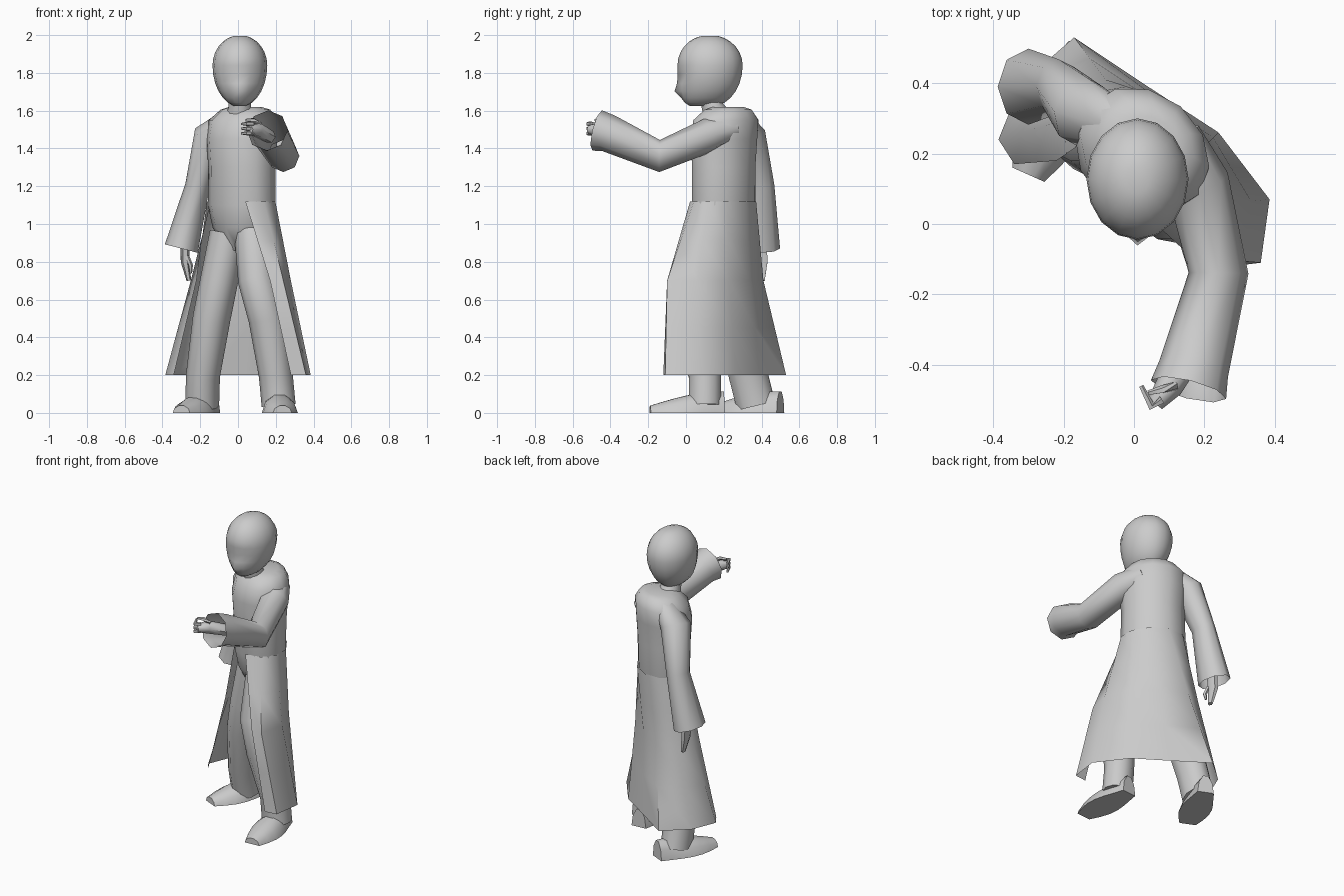
import bpy, bmesh, math
from mathutils import Vector

if "Cube" in bpy.data.objects:
    bpy.data.objects.remove(bpy.data.objects["Cube"], do_unlink=True)

tone = 0.6
grey = bpy.data.materials.new("plain_grey")
grey.use_nodes = True
grey.diffuse_color = (tone, tone, tone, 1)
grey.node_tree.nodes["Principled BSDF"].inputs["Base Color"].default_value = (tone, tone, tone, 1)

up = Vector((0, 0, 1))
right_axis = Vector((1, 0, 0))
depth_axis = Vector((0, 1, 0))

# The body is twisted toward its own right
twist = math.radians(40)
across = Vector((math.cos(twist), -math.sin(twist), 0))
forward = Vector((-math.sin(twist), -math.cos(twist), 0))
body = Vector((0.02, 0.2, 0))


def loft(name, rings, closed=True, cap_start=True, cap_end=True):
    """Skin a list of equal-length point rings into one smooth object."""
    bm = bmesh.new()
    rows = [[bm.verts.new(point) for point in ring] for ring in rings]
    count = len(rows[0])
    for low, high in zip(rows, rows[1:]):
        for i in range(count if closed else count - 1):
            j = (i + 1) % count
            bm.faces.new((low[i], low[j], high[j], high[i]))
    if closed and cap_start:
        bm.faces.new(rows[0])
    if closed and cap_end:
        bm.faces.new(rows[-1])
    bmesh.ops.recalc_face_normals(bm, faces=bm.faces)
    mesh = bpy.data.meshes.new(name)
    bm.to_mesh(mesh)
    bm.free()
    mesh.materials.append(grey)
    obj = bpy.data.objects.new(name, mesh)
    bpy.context.collection.objects.link(obj)
    bpy.ops.object.select_all(action='DESELECT')
    obj.select_set(True)
    bpy.context.view_layer.objects.active = obj
    bpy.ops.object.shade_smooth_by_angle(angle=math.radians(60))
    return obj


def arc(centre, u, v, ru, rv, start, sweep, steps):
    """Points along an elliptical arc spanned by two directions."""
    angles = [start + sweep * i / steps for i in range(steps + 1)]
    return [centre + u * (ru * math.cos(a)) + v * (rv * math.sin(a)) for a in angles]


def ellipse(centre, u, v, ru, rv, count):
    """Closed ring of points."""
    return arc(centre, u, v, ru, rv, 0, math.tau, count)[:-1]


def tube(name, path, radii, count=8, flat=1, open_end=False):
    """Tube through points, one radius each; flat scales its second direction."""
    points = [Vector(p) for p in path]
    last = len(points) - 1
    rings = []
    for i, (point, radius) in enumerate(zip(points, radii)):
        along = (points[min(i + 1, last)] - points[max(i - 1, 0)]).normalized()
        steep = abs(along.z) > abs(along.y)
        u = along.cross(depth_axis if steep else up).normalized()
        rings.append(ellipse(point, u, along.cross(u), radius, radius * flat, count))
    return loft(name, rings, cap_end=not open_end)


def shoe(name, heel, toe):
    """Flat-soled shoe that narrows and drops toward the toe."""
    heel, toe = Vector(heel), Vector(toe)
    side = (toe - heel).normalized().cross(up)
    rings = []
    steps = 6
    for i in range(steps + 1):
        t = i / steps
        width = 0.05 + 0.045 * math.sin(math.pi * t ** 1.2)
        height = 0.04 + 0.08 * math.cos(math.pi / 2 * t)
        rings.append(arc(heel.lerp(toe, t), side, up, width, height, 0, math.pi, 5))
    loft(name, rings)


# Torso: height, half width, half depth and backward shift of each level
torso_levels = [(0.86, 0.08, 0.07, 0), (0.98, 0.17, 0.13, 0), (1.1, 0.195, 0.155, 0),
                (1.3, 0.19, 0.16, 0), (1.45, 0.2, 0.17, 0), (1.55, 0.2, 0.16, 0.015),
                (1.605, 0.14, 0.12, 0.03), (1.62, 0.09, 0.08, 0.03)]
loft("torso", [ellipse(body + up * z - forward * shift, across, forward, w, d, 12)
               for z, w, d, shift in torso_levels])


# Coat skirt, open in front, from the left edge around the flat back to the right edge
def outline(points, z):
    return [Vector((x, y, z)) for x, y in points]


def blend(a, b, t):
    return [p.lerp(q, t) for p, q in zip(a, b)]


waist = arc(body + up * 1.12, across, forward, 0.2, 0.163, math.radians(50), math.radians(-270), 8)
thigh = outline([(0.17, -0.1), (0.24, -0.1), (0.28, 0.06), (0.21, 0.23), (0.07, 0.34),
                 (-0.08, 0.41), (-0.19, 0.37), (-0.25, 0.28), (-0.22, 0.18)], 0.7)
hem = outline([(0.28, -0.12), (0.36, -0.11), (0.385, 0.07), (0.24, 0.26), (0.04, 0.39),
               (-0.17, 0.53), (-0.32, 0.4), (-0.385, 0.24), (-0.34, 0.17)], 0.2)
loft("coat_skirt", [waist, blend(waist, thigh, 0.5), thigh, blend(thigh, hem, 0.5), hem],
     closed=False)

# Trouser legs, from hip to ankle
trouser_radii = [0.1, 0.1, 0.1, 0.09, 0.09]
tube("left_leg", [(0.08, 0.14, 0.95), (0.1, 0.05, 0.7), (0.155, 0.04, 0.5),
                  (0.2, 0.1, 0.2), (0.215, 0.1, 0.04)], trouser_radii, 10)
tube("right_leg", [(-0.05, 0.25, 0.95), (-0.1, 0.25, 0.7), (-0.14, 0.27, 0.5),
                   (-0.185, 0.33, 0.2), (-0.19, 0.37, 0.04)], trouser_radii, 10, flat=1.2)

shoe("left_shoe", (0.205, 0.2, 0), (0.235, -0.19, 0))
shoe("right_shoe", (-0.14, 0.5, 0), (-0.3, 0.14, 0))

# Sleeves, open at the cuffs
tube("left_sleeve", [(0.12, 0.25, 1.51), (0.18, 0.12, 1.47), (0.24, -0.14, 1.36),
                     (0.17, -0.41, 1.48), (0.155, -0.47, 1.495)],
     [0.07, 0.09, 0.085, 0.1, 0.11], open_end=True)
tube("right_sleeve", [(-0.05, 0.28, 1.55), (-0.15, 0.32, 1.47), (-0.215, 0.39, 1.2),
                      (-0.3, 0.39, 0.87)], [0.06, 0.085, 0.065, 0.09], flat=1.2, open_end=True)

# Left hand reaching forward with curled fingers
tube("left_hand", [(0.17, -0.36, 1.46), (0.1, -0.46, 1.5), (0.06, -0.51, 1.5)],
     [0.035, 0.04, 0.025], 6)
finger_radii = [0.012, 0.012, 0.007]
for finger in range(3):
    z = 1.48 + 0.025 * finger
    tube("left_finger", [(0.08, -0.5, z), (0.05, -0.52, z), (0.02, -0.46, z)], finger_radii, 5)
tube("left_thumb", [(0.12, -0.46, 1.53), (0.08, -0.47, 1.55), (0.04, -0.48, 1.55)],
     finger_radii, 5)

# Right hand hanging from its cuff
tube("right_hand", [(-0.28, 0.39, 0.95), (-0.28, 0.4, 0.8), (-0.26, 0.4, 0.7)],
     [0.025, 0.023, 0.012], 6, flat=1.6)
tube("right_thumb", [(-0.27, 0.37, 0.83), (-0.25, 0.36, 0.78), (-0.25, 0.37, 0.74)],
     finger_radii, 5)

tube("neck", [(0.01, 0.17, 1.56), (0.01, 0.14, 1.62), (0.01, 0.12, 1.72)],
     [0.08, 0.06, 0.06], 10)


def bump(z, peak):
    """Soft falloff around a height on the face."""
    return math.exp(-((z - peak) / 0.03) ** 2)


# Head: round skull, tapering jaw, nose ridge and eye sockets
head_rings = []
head_steps = 14
for k in range(1, head_steps):
    angle = math.pi * k / head_steps
    girth = math.sin(angle)
    jaw = math.cos(angle) > 0
    z = 1.84 - (0.22 if jaw else 0.16) * math.cos(angle)
    front = 0.13 - 0.175 * girth ** (0.3 if jaw else 0.9)
    back = 0.13 + 0.17 * girth
    ring = ellipse(Vector((0.01, (front + back) / 2, z)), -depth_axis, right_axis,
                   (back - front) / 2, 0.145 * girth, 16)
    ring[0].y -= 0.03 * bump(z, 1.71)
    for eye in (1, -1):
        ring[eye].y += 0.02 * bump(z, 1.78)
    head_rings.append(ring)
loft("head", head_rings)
